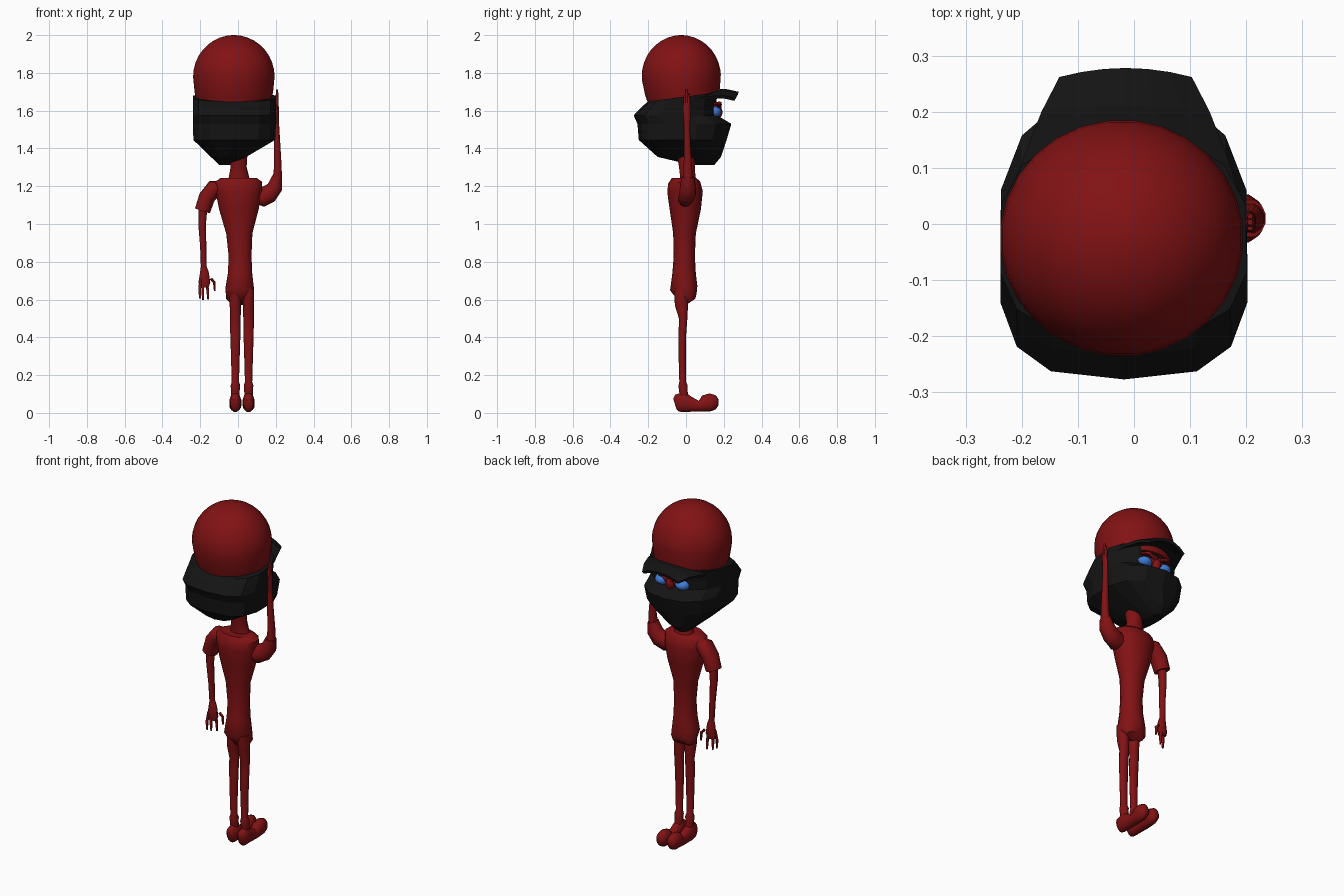
import bpy, bmesh, math
from mathutils import Vector


def material(name, rgb):
    m = bpy.data.materials.new(name)
    m.diffuse_color = (*rgb, 1)
    return m


RED = material("deep_red", (0.22, 0.006, 0.007))
BLACK = material("soft_black", (0.007, 0.007, 0.007))
BLUE = material("eye_blue", (0.05, 0.2, 0.68))


def finish(bm, name, mat, smooth=True):
    bmesh.ops.recalc_face_normals(bm, faces=bm.faces)
    me = bpy.data.meshes.new(name)
    bm.to_mesh(me)
    bm.free()
    me.materials.append(mat)
    ob = bpy.data.objects.new(name, me)
    bpy.context.collection.objects.link(ob)
    if smooth:
        me.polygons.foreach_set("use_smooth", [True] * len(me.polygons))
        me.set_sharp_from_angle(angle=math.radians(45))
    return ob


def skin_rings(bm, rings):
    loops = [[bm.verts.new(p) for p in ring] for ring in rings]
    n = len(loops[0])
    for a, b in zip(loops, loops[1:]):
        for i in range(n):
            j = (i + 1) % n
            bm.faces.new((a[i], a[j], b[j], b[i]))
    bm.faces.new(loops[0])
    bm.faces.new(loops[-1])


def tube(name, stations, mat=RED, sides=12, smooth=True):
    """Loft along a path; each station is x, y, z, radius across, radius deep."""
    pts = [Vector(s[:3]) for s in stations]
    rings = []
    for k, s in enumerate(stations):
        t = (pts[min(k + 1, len(pts) - 1)] - pts[max(k - 1, 0)]).normalized()
        u = (Vector((1, 0, 0)) - t * t.x).normalized()
        v = t.cross(u)
        angles = [2 * math.pi * (i + 0.5) / sides for i in range(sides)]
        rings.append([pts[k] + u * s[3] * math.cos(a) + v * s[4] * math.sin(a)
                      for a in angles])
    bm = bmesh.new()
    skin_rings(bm, rings)
    return finish(bm, name, mat, smooth)


def ball(name, centre, radii, mat):
    bm = bmesh.new()
    bmesh.ops.create_uvsphere(bm, u_segments=16, v_segments=10, radius=1)
    for v in bm.verts:
        v.co = Vector(c + r * q for c, r, q in zip(centre, radii, v.co))
    return finish(bm, name, mat)


# Cap dome
dome = [(-0.022, -0.01, 1.64, 0.195, 0.185), (-0.022, -0.018, 1.70, 0.209, 0.2)]
for k in range(10):
    a = math.radians(min(k * 10, 87))
    dome.append((-0.022, -0.025, 1.78 + 0.22 * math.sin(a),
                 0.217 * math.cos(a), 0.211 * math.cos(a)))
dome.append((-0.022, -0.025, 2.0, 0.004, 0.004))
tube("cap_dome", dome, RED, 28)

# Faceted head cover: z, x min, x max, y min, y max
levels = [
    (1.313, -0.10, -0.03, 0.03, 0.15),
    (1.355, -0.145, 0.045, -0.15, 0.185),
    (1.445, -0.24, 0.2, -0.25, 0.215),
    (1.53, -0.242, 0.205, -0.257, 0.24),
    (1.575, -0.242, 0.206, -0.277, 0.165),
    (1.62, -0.242, 0.206, -0.235, 0.16),
    (1.675, -0.242, 0.204, -0.2, 0.165),
]
rings = []
for z, x0, x1, y0, y1 in levels:
    ring = []
    for i in range(14):
        a = 2 * math.pi * (i + 0.5) / 14
        c, s = math.cos(a), math.sin(a)
        e = 0.85 if s > 0 else 0.65
        x = (x0 + x1) / 2 + (x1 - x0) / 2 * math.copysign(abs(c) ** e, c)
        y = (y0 + y1) / 2 + (y1 - y0) / 2 * math.copysign(abs(s) ** e, s)
        tilt = 0.13 * y if z > 1.65 else 0
        ring.append((x, y, z + tilt))
    rings.append(ring)
bm = bmesh.new()
skin_rings(bm, rings)
finish(bm, "head_cover", BLACK, smooth=False)

# Cap brim: y, half width, centre height
rows = [(0.06, 0.2, 1.70), (0.11, 0.185, 1.71), (0.2, 0.15, 1.715),
        (0.262, 0.118, 1.7)]
bm = bmesh.new()
grid = []
for k, (y, w, z) in enumerate(rows):
    grid.append([bm.verts.new((-0.015 + w * t, y + 0.016 * (k / 3) * (1 - t * t),
                               z - 0.035 * t * t))
                 for t in (-1, -0.67, -0.33, 0, 0.33, 0.67, 1)])
for a, b in zip(grid, grid[1:]):
    for i in range(6):
        bm.faces.new((a[i], a[i + 1], b[i + 1], b[i]))
brim = finish(bm, "cap_brim", BLACK, smooth=False)
brim.modifiers.new("thickness", "SOLIDIFY").thickness = 0.016

# Face seen through the eye slot
ball("face_skin", (-0.015, 0.1, 1.607), (0.125, 0.078, 0.038), RED)
ball("nose_bridge", (-0.015, 0.165, 1.592), (0.024, 0.028, 0.036), RED)
for side, word in ((-1, "left"), (1, "right")):
    ball(word + "_eye", (-0.015 + side * 0.066, 0.145, 1.594),
         (0.042, 0.042, 0.03), BLUE)
    tube(word + "_brow", [(-0.015 + side * 0.01, 0.178, 1.622, 0.012, 0.012),
                          (-0.015 + side * 0.06, 0.178, 1.637, 0.012, 0.012),
                          (-0.015 + side * 0.1, 0.15, 1.637, 0.007, 0.007)], RED, 8)

# Neck
tube("neck", [(0.005, 0.015, 1.2, 0.075, 0.05), (0.005, 0.01, 1.245, 0.056, 0.042),
              (0.003, 0.005, 1.3, 0.044, 0.043), (0.002, -0.002, 1.4, 0.052, 0.052)])

# Torso
tube("torso", [
    (0.01, 0.025, 0.588, 0.055, 0.03), (0.01, 0.01, 0.61, 0.075, 0.052),
    (0.009, -0.012, 0.66, 0.077, 0.073), (0.011, -0.01, 0.74, 0.066, 0.062),
    (0.011, -0.009, 0.83, 0.062, 0.056), (0.007, -0.008, 0.95, 0.071, 0.06),
    (0.005, -0.004, 1.08, 0.108, 0.083), (0.004, -0.005, 1.17, 0.125, 0.094),
    (0.003, -0.01, 1.22, 0.128, 0.085), (0.003, -0.01, 1.243, 0.1, 0.065)],
    RED, 14)

# Legs and shoes
for cx, word in ((-0.014, "left"), (0.056, "right")):
    tube(word + "_leg", [
        (cx, -0.005, 0.06, 0.022, 0.025), (cx, -0.015, 0.12, 0.024, 0.023),
        (cx, -0.016, 0.145, 0.026, 0.025), (cx, -0.018, 0.165, 0.02, 0.018),
        (cx, -0.02, 0.3, 0.024, 0.02), (cx, -0.019, 0.42, 0.028, 0.021),
        (cx, -0.015, 0.5, 0.029, 0.023), (cx, -0.024, 0.57, 0.031, 0.036),
        (cx, -0.026, 0.66, 0.031, 0.04)])
    tube(word + "_shoe", [
        (cx, -0.06, 0.05, 0.014, 0.028), (cx, -0.05, 0.053, 0.026, 0.046),
        (cx, -0.015, 0.058, 0.031, 0.056), (cx, 0.025, 0.044, 0.03, 0.041),
        (cx, 0.07, 0.036, 0.031, 0.029), (cx, 0.1, 0.05, 0.033, 0.046),
        (cx, 0.13, 0.056, 0.033, 0.049), (cx, 0.158, 0.056, 0.028, 0.038),
        (cx, 0.171, 0.056, 0.013, 0.018)])

# Lowered arm
tube("lowered_sleeve", [
    (-0.08, 0.0, 1.2, 0.03, 0.04), (-0.125, 0.003, 1.19, 0.046, 0.052),
    (-0.165, 0.008, 1.14, 0.045, 0.05), (-0.188, 0.01, 1.07, 0.043, 0.045)])
tube("lowered_forearm", [
    (-0.185, 0.01, 1.11, 0.026, 0.026), (-0.19, 0.012, 1.0, 0.021, 0.022),
    (-0.184, 0.016, 0.88, 0.017, 0.018), (-0.182, 0.02, 0.77, 0.015, 0.016)])
tube("lowered_palm", [
    (-0.182, 0.02, 0.78, 0.015, 0.014), (-0.178, 0.02, 0.745, 0.024, 0.02),
    (-0.178, 0.02, 0.69, 0.033, 0.02), (-0.18, 0.02, 0.665, 0.025, 0.014)], RED, 10)
for i, (x, y, z) in enumerate([(-0.203, 0.0, 0.605), (-0.187, 0.015, 0.598),
                               (-0.16, 0.03, 0.6), (-0.125, 0.035, 0.645)]):
    r = 0.008
    tube("lowered_finger_%d" % (i + 1), [
        (-0.178 + (x + 0.175) * 0.7, y * 0.6 + 0.01, 0.71, r, r),
        (x, y, z + 0.045, r, r), (x + 0.002, y, z, r * 0.6, r * 0.6)], RED, 8)

# Raised arm
tube("raised_sleeve", [
    (0.08, 0.0, 1.14, 0.03, 0.035), (0.125, 0.003, 1.143, 0.055, 0.042),
    (0.165, 0.008, 1.16, 0.05, 0.045), (0.195, 0.01, 1.195, 0.042, 0.044),
    (0.208, 0.01, 1.25, 0.028, 0.034)])
tube("raised_forearm", [
    (0.206, 0.01, 1.2, 0.028, 0.03), (0.211, 0.01, 1.3, 0.021, 0.023),
    (0.208, 0.007, 1.4, 0.018, 0.019), (0.204, 0.005, 1.53, 0.014, 0.016)])
tube("raised_palm", [
    (0.204, 0.005, 1.52, 0.013, 0.015), (0.205, 0.005, 1.56, 0.013, 0.019),
    (0.206, 0.004, 1.61, 0.011, 0.019), (0.206, 0.003, 1.64, 0.009, 0.016)], RED, 10)
for i, (y, z) in enumerate([(-0.007, 1.68), (0.003, 1.712), (0.013, 1.69)]):
    tube("raised_finger_%d" % (i + 1), [
        (0.206, y, 1.61, 0.008, 0.008), (0.207, y, z - 0.03, 0.008, 0.008),
        (0.207, y, z, 0.005, 0.005)], RED, 8)
